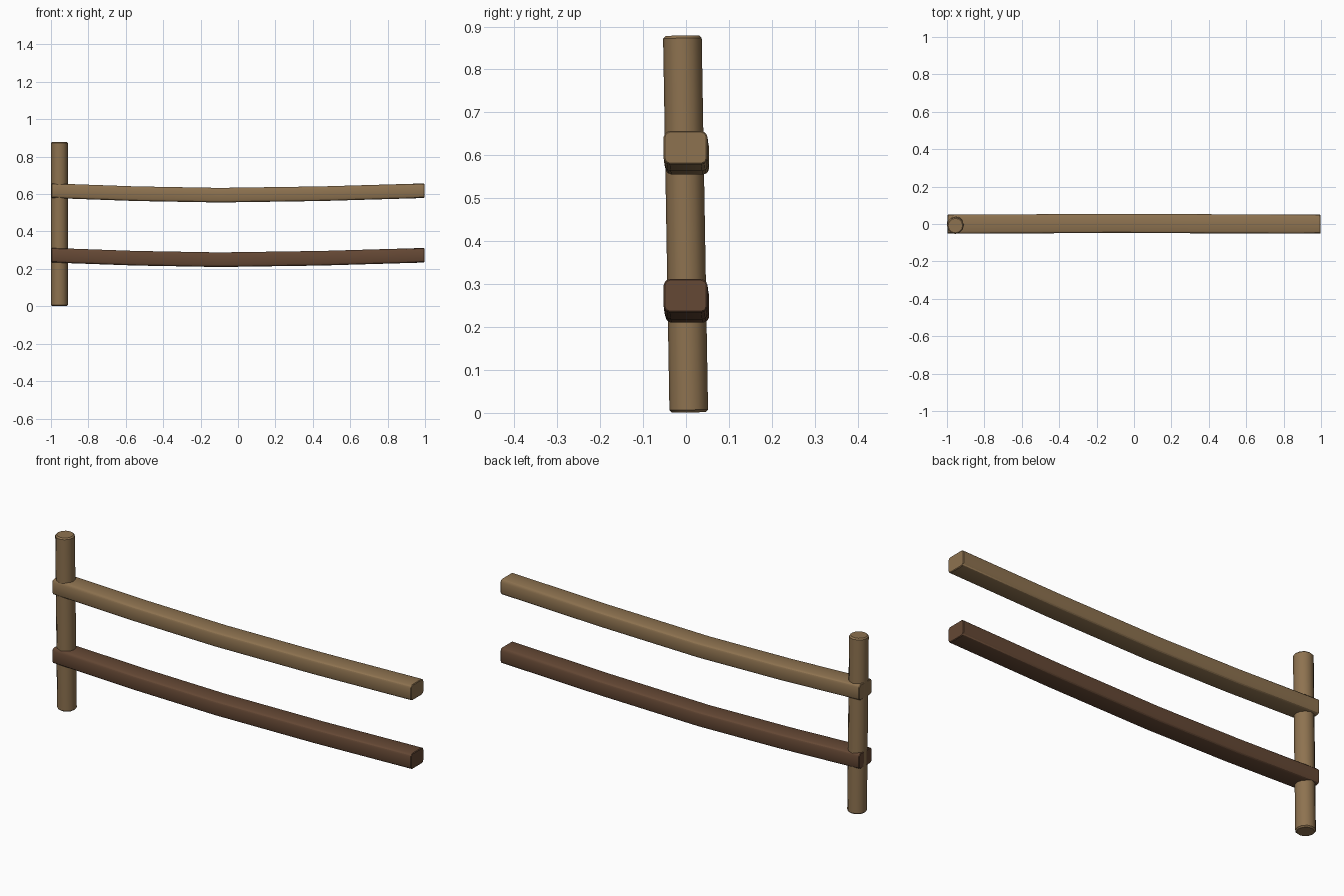
import bpy, bmesh, math

if "Cube" in bpy.data.objects:
    bpy.data.objects.remove(bpy.data.objects["Cube"])


def material(name, color):
    m = bpy.data.materials.new(name)
    m.diffuse_color = color
    m.use_nodes = True
    m.node_tree.nodes["Principled BSDF"].inputs["Base Color"].default_value = m.diffuse_color
    return m


light_wood = material("light_wood", (0.27, 0.17, 0.08, 1))
dark_wood = material("dark_wood", (0.13, 0.065, 0.035, 1))


def finish(ob, mat, width, segments):
    ob.data.materials.append(mat)
    b = ob.modifiers.new("soft_edges", 'BEVEL')
    b.width, b.segments = width, segments
    b.limit_method, b.angle_limit = 'ANGLE', math.radians(40)
    bpy.ops.object.select_all(action='DESELECT')
    ob.select_set(True)
    bpy.context.view_layer.objects.active = ob
    bpy.ops.object.shade_smooth_by_angle(angle=math.radians(35))


# Sagging rail: square section lofted along a bowed path
STATIONS = [(-0.997, 0.0, -0.001), (-0.55, 0.016, 0.001), (-0.1, 0.024, 0.003),
            (0.45, 0.016, 0.001), (0.997, 0.0, -0.001)]  # x, sag, sideways bow


def rail(name, z, mat):
    bm = bmesh.new()
    rings = []
    for x, sag, bow in STATIONS:
        rings.append([bm.verts.new((x, bow + sy * 0.051, z - sag + sz * 0.039))
                      for sy, sz in ((-1, -1), (1, -1), (1, 1), (-1, 1))])
    for a, b in zip(rings, rings[1:]):
        for i in range(4):
            j = (i + 1) % 4
            bm.faces.new((a[i], a[j], b[j], b[i]))
    bm.faces.new(rings[0])
    bm.faces.new(rings[-1])
    # lengthwise edges get a broad rounding, end caps only a fine one
    bmesh.ops.recalc_face_normals(bm, faces=bm.faces)
    long_edges = [e for a, b in zip(rings, rings[1:]) for i in range(4)
                  for e in a[i].link_edges if e.other_vert(a[i]) is b[i]]
    bmesh.ops.bevel(bm, geom=long_edges, offset=0.014, segments=2, profile=0.5,
                    affect='EDGES', clamp_overlap=True)
    # push end vertices back flush with the ends
    for v in bm.verts:
        if abs(v.co.x) > 0.98:
            v.co.x = math.copysign(0.997, v.co.x)
    me = bpy.data.meshes.new(name)
    bm.to_mesh(me)
    bm.free()
    ob = bpy.data.objects.new(name, me)
    bpy.context.collection.objects.link(ob)
    finish(ob, mat, 0.003, 1)


rail("upper_rail", 0.618, light_wood)
rail("lower_rail", 0.273, dark_wood)

# Slightly leaning round post
bpy.ops.mesh.primitive_cylinder_add(vertices=12, radius=0.045, depth=0.878,
                                    location=(-0.955, -0.001, 0.44),
                                    rotation=(0.017, 0, 0))
post = bpy.context.object
post.name = "post"
finish(post, light_wood, 0.006, 1)
